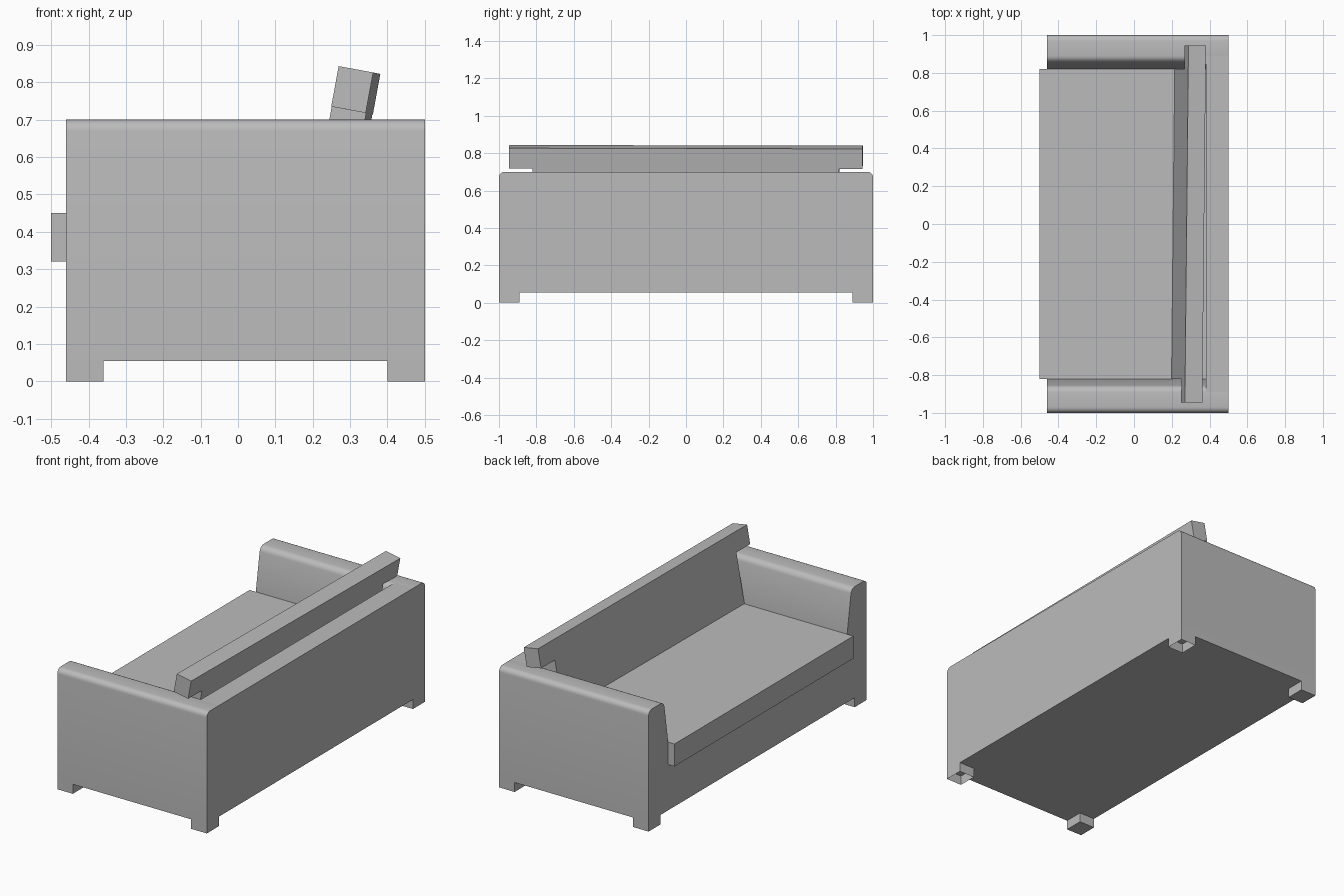
import bpy
import bmesh
from math import radians
from mathutils import Vector

cube = bpy.data.objects.get("Cube")
if cube:
    bpy.data.objects.remove(cube, do_unlink=True)

fabric = bpy.data.materials.new("grey_fabric")
fabric.use_nodes = True
grey = (0.5, 0.5, 0.5, 1)
fabric.diffuse_color = grey
fabric.node_tree.nodes["Principled BSDF"].inputs["Base Color"].default_value = grey


def prism(name, outline, x0, x1):
    """Extrude a (y, z) outline along x."""
    bm = bmesh.new()
    face = bm.faces.new([bm.verts.new((x0, y, z)) for y, z in outline])
    grown = bmesh.ops.extrude_face_region(bm, geom=[face])["geom"]
    bmesh.ops.translate(bm, vec=Vector((x1 - x0, 0, 0)),
                        verts=[v for v in grown if isinstance(v, bmesh.types.BMVert)])
    bmesh.ops.recalc_face_normals(bm, faces=bm.faces)
    mesh = bpy.data.meshes.new(name)
    bm.to_mesh(mesh)
    bm.free()
    mesh.materials.append(fabric)
    obj = bpy.data.objects.new(name, mesh)
    bpy.context.collection.objects.link(obj)
    return obj


def box(name, x0, x1, y0, y1, z0, z1):
    return prism(name, [(y0, z0), (y1, z0), (y1, z1), (y0, z1)], x0, x1)


def open_bottom(obj):
    bm = bmesh.new()
    bm.from_mesh(obj.data)
    bmesh.ops.delete(bm, geom=[f for f in bm.faces if f.normal.z < -0.9], context="FACES_ONLY")
    bm.to_mesh(obj.data)
    bm.free()


def round_top(obj, radius):
    """Round the two long top edges."""
    bm = bmesh.new()
    bm.from_mesh(obj.data)
    edges = [e for e in bm.edges
             if all(v.co.z > 0.69 for v in e.verts)
             and abs(e.verts[0].co.x - e.verts[1].co.x) > 0.5]
    bmesh.ops.bevel(bm, geom=edges, offset=radius, segments=5, profile=0.5, affect="EDGES")
    bm.to_mesh(obj.data)
    bm.free()
    bpy.ops.object.select_all(action="DESELECT")
    obj.select_set(True)
    bpy.context.view_layer.objects.active = obj
    bpy.ops.object.shade_smooth_by_angle(angle=radians(30))


# Frame: base and back
box("seat_base", -0.46, 0.38, -0.82, 0.82, 0.055, 0.32)
box("back_panel", 0.38, 0.5, -0.89, 0.89, 0.055, 0.7)

for side, s in (("left", 1), ("right", -1)):
    # Arm with a sloping inner face
    arm = prism(side + "_arm",
                [(s * y, z) for y, z in ((0.82, 0.055), (1, 0.055), (1, 0.7),
                                         (0.86, 0.7), (0.82, 0.45))], -0.46, 0.5)
    round_top(arm, 0.03)

    # Legs; the rear ones are hollow
    box(side + "_front_leg", -0.46, -0.36, *sorted((s * 0.89, s)), 0, 0.055)
    rear = box(side + "_rear_leg", 0.4, 0.5, *sorted((s * 0.89, s)), 0, 0.055)
    open_bottom(rear)

    # Seat cushion
    box(side + "_seat_cushion", -0.5, 0.38, *sorted((0, s * 0.82)), 0.32, 0.45)

    # Leaning back cushion with a wing over the arm
    cushion = prism(side + "_back_cushion",
                    [(s * y, z) for y, z in ((0, 0), (0.82, 0), (0.82, 0.288),
                                             (0.945, 0.288), (0.945, 0.398), (0, 0.398))],
                    0, 0.094)
    cushion.location = (0.207, 0, 0.45)
    cushion.rotation_euler = (radians(-0.12), radians(10.4), radians(-0.6))
